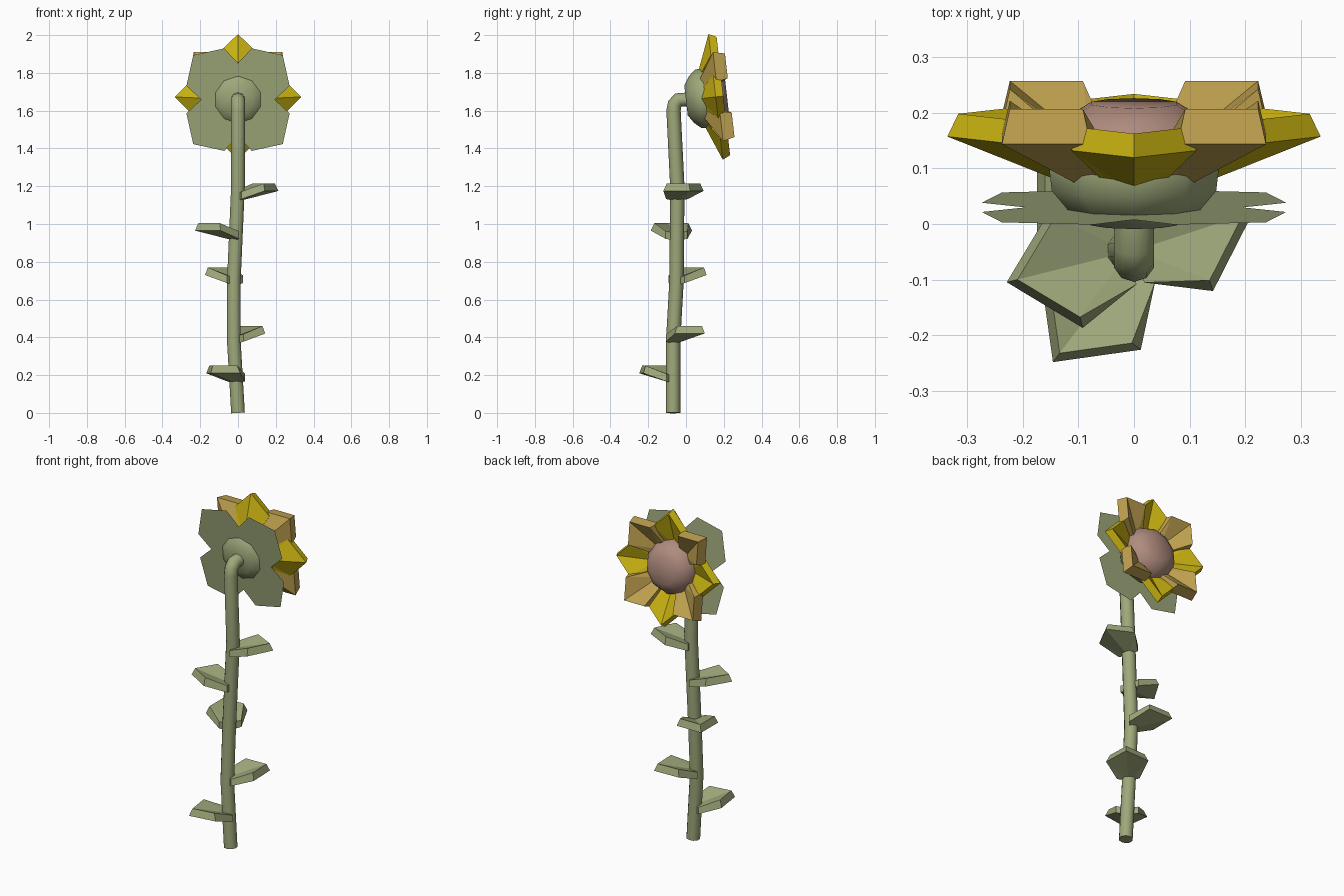
import bpy, bmesh
from math import radians, cos, sin, pi
from mathutils import Matrix, Vector

if "Cube" in bpy.data.objects:
    bpy.data.objects.remove(bpy.data.objects["Cube"])


def material(name, rgb):
    m = bpy.data.materials.new(name)
    m.use_nodes = True
    m.diffuse_color = (*rgb, 1)
    bsdf = m.node_tree.nodes["Principled BSDF"]
    bsdf.inputs["Base Color"].default_value = (*rgb, 1)
    bsdf.inputs["Roughness"].default_value = 0.8
    return m


GREEN = material("leaf green", (0.34, 0.39, 0.195))
YELLOW = material("bright yellow", (0.60, 0.46, 0.006))
TAN = material("golden tan", (0.53, 0.36, 0.08))
PINK = material("dusty pink", (0.43, 0.26, 0.21))


def add_mesh(name, bm, matrix, *mats):
    bmesh.ops.recalc_face_normals(bm, faces=bm.faces)
    mesh = bpy.data.meshes.new(name)
    bm.to_mesh(mesh)
    bm.free()
    for m in mats:
        mesh.materials.append(m)
    ob = bpy.data.objects.new(name, mesh)
    ob.matrix_world = matrix
    bpy.context.collection.objects.link(ob)
    return ob


def smooth(ob, angle):
    bpy.ops.object.select_all(action='DESELECT')
    ob.select_set(True)
    bpy.context.view_layer.objects.active = ob
    bpy.ops.object.shade_smooth_by_angle(angle=radians(angle))


def blade(name, matrix, mat, base_w, rise, thick, length=0.225, inset=0.02, keel=0.012):
    """Keeled plate along +x: narrow base, wide middle, right-angled tip."""
    half = length / 2
    bm = bmesh.new()

    def layer(z, shrink):
        mid, wide = half, half - shrink
        pts = [(0, 0, z),
               (0, -base_w, z + keel),
               (mid, -wide, z + rise),
               (length - shrink, 0, z + rise),
               (mid, wide, z + rise),
               (0, base_w, z + keel)]
        return [bm.verts.new(p) for p in pts]

    low, high = layer(0, 0), layer(thick, inset)
    for ring in (low, high):
        # two halves meeting along the central fold
        for a, b, c in ((0, 1, 2), (0, 2, 3), (0, 3, 4), (0, 4, 5)):
            bm.faces.new((ring[a], ring[b], ring[c]))
    for i in range(6):
        j = (i + 1) % 6
        bm.faces.new((low[i], low[j], high[j], high[i]))
    return add_mesh(name, bm, matrix, mat)


# Stem: a slightly wavy tube that bends over into the flower
curve = bpy.data.curves.new("stem", 'CURVE')
curve.dimensions = '3D'
curve.bevel_depth = 0.038
curve.bevel_resolution = 3
curve.use_fill_caps = True
path = [(0, -0.068, 0), (-0.022, -0.068, 0.38), (-0.022, -0.05, 0.7), (0, -0.046, 1.2),
        (0, -0.066, 1.6), (0, -0.06, 1.635), (0, -0.04, 1.657), (0, 0.03, 1.66)]
spline = curve.splines.new('POLY')
spline.points.add(len(path) - 1)
for point, co in zip(spline.points, path):
    point.co = (*co, 1)
curve.materials.append(GREEN)
tube = bpy.data.objects.new("stem_curve", curve)
bpy.context.collection.objects.link(tube)
bpy.context.view_layer.update()
stem_mesh = bpy.data.meshes.new_from_object(tube.evaluated_get(bpy.context.evaluated_depsgraph_get()))
bpy.data.objects.remove(tube)
stem = bpy.data.objects.new("stem", stem_mesh)
bpy.context.collection.objects.link(stem)
smooth(stem, 50)

# Leaves: base position and heading in degrees
leaves = [((-0.01, -0.068, 0.155), -127),
          ((-0.015, -0.065, 0.365), 47),
          ((-0.015, -0.05, 0.675), 135),
          ((-0.01, -0.05, 0.91), 194),
          ((0, -0.048, 1.12), 18)]
for i, (pos, heading) in enumerate(leaves):
    place = Matrix.Translation(pos) @ Matrix.Rotation(radians(heading), 4, 'Z')
    blade(f"leaf_{i + 1}", place, GREEN, 0.06, 0.055, 0.04)

# Flower frame: local z is the direction the bloom faces, tilted slightly up
flower = Matrix.Translation((0, 0, 1.655)) @ Matrix.Rotation(radians(6.5 - 90), 4, 'X')

# Hub: flattened ball, green cup behind and pink face in front
profile = [(0.08, 0), (0.125, 0.03), (0.155, 0.065), (0.16, 0.105),
           (0.152, 0.15), (0.125, 0.19), (0.08, 0.218)]
bm = bmesh.new()
SIDES = 10
rings = []
for r, z in profile:
    angles = [2 * pi * k / SIDES - pi / 2 for k in range(SIDES)]
    rings.append([bm.verts.new((r * cos(a), r * sin(a), z)) for a in angles])
for lower, upper in zip(rings, rings[1:]):
    for k in range(SIDES):
        n = (k + 1) % SIDES
        bm.faces.new((lower[k], lower[n], upper[n], upper[k]))
bm.faces.new(rings[0])
bm.faces.new(rings[-1])
for f in bm.faces:
    f.material_index = int(f.calc_center_median().z > 0.105)
smooth(add_mesh("flower_hub", bm, flower, GREEN, PINK), 45)

# Sepals: one thin four-lobed sheet
lobe = [(0.195, 0), (0.273, 0.073), (0.237, 0.237), (0.073, 0.273)]
bm = bmesh.new()
outline = []
for q in range(4):
    turn = Matrix.Rotation(q * pi / 2, 3, 'Z')
    outline += [bm.verts.new(turn @ Vector((x, y, 0.03))) for x, y in lobe]
centre = bm.verts.new((0, 0, 0.03))
for i, v in enumerate(outline):
    bm.faces.new((centre, v, outline[(i + 1) % len(outline)]))
add_mesh("sepals", bm, flower, GREEN)

# Petals: yellow on the cross, thicker tan on the diagonals
for k in range(8):
    yellow = k % 2 == 0
    place = flower @ Matrix.Rotation(k * pi / 4, 4, 'Z') @ Matrix.Translation((0.11, 0, 0.068))
    if yellow:
        blade(f"yellow_petal_{k // 2 + 1}", place, YELLOW, 0.045, 0.09, 0.041)
    else:
        blade(f"tan_petal_{k // 2 + 1}", place, TAN, 0.045, 0.103, 0.062)
